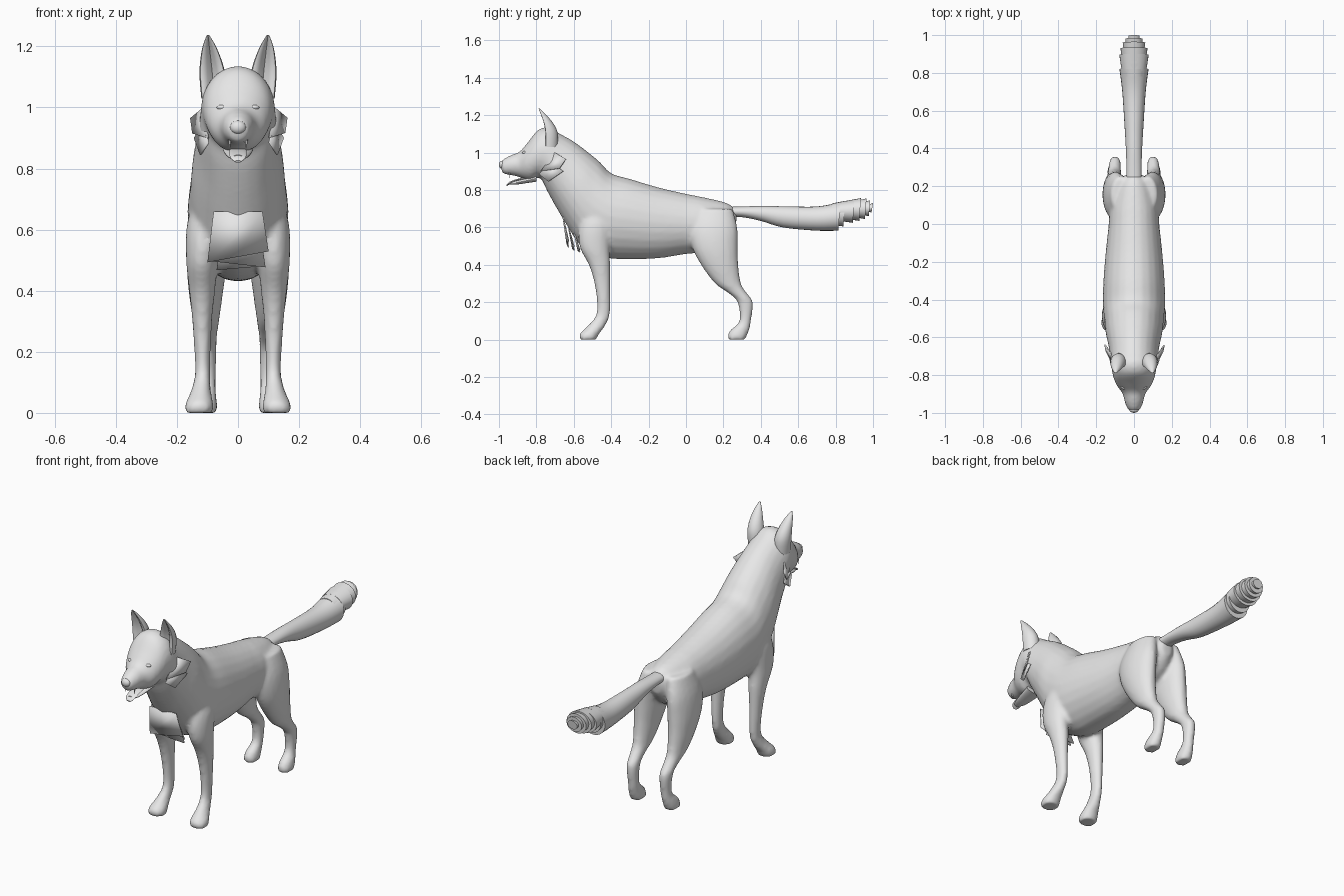
import bpy, bmesh, math
from mathutils import Vector

if "Cube" in bpy.data.objects:
    bpy.data.objects.remove(bpy.data.objects["Cube"])

fur = bpy.data.materials.new("grey_fur")
fur.diffuse_color = (0.8, 0.8, 0.8, 1)
fur.use_nodes = True
fur.node_tree.nodes["Principled BSDF"].inputs["Base Color"].default_value = fur.diffuse_color


def spline(rows, steps):
    """Catmull-Rom interpolation through rows of numbers."""
    out = []
    for i in range(len(rows) - 1):
        a, b, c, d = (rows[max(0, min(len(rows) - 1, i + k))] for k in (-1, 0, 1, 2))
        for s in range(steps):
            t = s / steps
            out.append([0.5 * (2 * q + (r - p) * t + (2 * p - 5 * q + 4 * r - w) * t * t
                        + (3 * q - p - 3 * r + w) * t ** 3) for p, q, r, w in zip(a, b, c, d)])
    return out + [list(rows[-1])]


def skin(bm, rings):
    """Join rings of points into a closed tube."""
    loops = [[bm.verts.new(p) for p in ring] for ring in rings]
    n = len(loops[0])
    faces = [bm.faces.new((a[i], a[(i + 1) % n], b[(i + 1) % n], b[i]))
             for a, b in zip(loops, loops[1:]) for i in range(n)]
    faces += [bm.faces.new(loops[0]), bm.faces.new(loops[-1][::-1])]
    bmesh.ops.recalc_face_normals(bm, faces=faces)


def ring(centre, u, v, n=24):
    return [centre + u * math.cos(2 * math.pi * i / n) + v * math.sin(2 * math.pi * i / n)
            for i in range(n)]


def spine_tube(bm, rows, steps=4):
    """Rows: top y, top z, bottom y, bottom z, half width."""
    rings = []
    for ty, tz, by, bz, w in spline(rows, steps):
        top, low = Vector((0, ty, tz)), Vector((0, by, bz))
        rings.append(ring((top + low) / 2, Vector((w, 0, 0)), (top - low) / 2))
    skin(bm, rings)


def limb(bm, rows, side):
    """Rows: z, front y, back y, inner x, outer x."""
    rings = []
    for z, f, b, i, o in spline(rows, 4):
        rings.append(ring(Vector((side * (i + o) / 2, (f + b) / 2, max(z, 0))),
                          Vector(((o - i) / 2, 0, 0)), Vector((0, (b - f) / 2, 0)), 20))
    skin(bm, rings)


def finish(name, bm, angle=40):
    mesh = bpy.data.meshes.new(name)
    bm.to_mesh(mesh)
    bm.free()
    mesh.materials.append(fur)
    ob = bpy.data.objects.new(name, mesh)
    bpy.context.collection.objects.link(ob)
    bpy.ops.object.select_all(action='DESELECT')
    bpy.context.view_layer.objects.active = ob
    ob.select_set(True)
    bpy.ops.object.shade_smooth_by_angle(angle=math.radians(angle))
    return ob


def plate(name, points, thick=0.006):
    """Thin tuft of fur from a flat outline."""
    bm = bmesh.new()
    bm.faces.new([bm.verts.new(p) for p in points])
    ob = finish(name, bm, 20)
    ob.modifiers.new("thickness", 'SOLIDIFY').thickness = thick
    return ob


def ball(name, centre, size):
    bm = bmesh.new()
    bmesh.ops.create_uvsphere(bm, u_segments=16, v_segments=10, radius=1)
    for v in bm.verts:
        v.co = Vector([c + s * q for c, s, q in zip(centre, size, v.co)])
    return finish(name, bm, 180)


# Torso, neck and head
bm = bmesh.new()
spine_tube(bm, [
    (.275, .69, .265, .60, .03), (.22, .73, .20, .52, .085), (.10, .76, .08, .47, .125),
    (0, .78, -.02, .455, .135), (-.15, .815, -.15, .435, .15), (-.30, .86, -.30, .43, .162),
    (-.40, .89, -.44, .44, .165), (-.46, .95, -.56, .50, .157), (-.52, 1.0, -.63, .60, .15),
    (-.60, 1.06, -.69, .70, .135), (-.68, 1.105, -.74, .79, .126),
    (-.73, 1.135, -.78, .865, .12), (-.79, 1.122, -.83, .85, .11),
    (-.85, 1.05, -.865, .858, .09), (-.89, 1.005, -.90, .872, .062),
    (-.94, .985, -.94, .88, .05), (-.98, .962, -.972, .885, .036), (-.995, .94, -.985, .90, .02)])

# Legs blended into the torso
for side in (-1, 1):
    limb(bm, [
        (.74, -.52, -.36, .04, .13), (.62, -.57, -.39, .05, .167), (.50, -.57, -.408, .065, .17),
        (.40, -.52, -.405, .075, .16), (.30, -.49, -.405, .085, .15),
        (.18, -.475, -.405, .09, .142), (.12, -.487, -.41, .09, .142),
        (.07, -.53, -.435, .088, .155), (.03, -.57, -.465, .08, .173),
        (0, -.568, -.48, .08, .176)], side)
    limb(bm, [
        (.70, .06, .25, .02, .12), (.60, .02, .275, .03, .155), (.50, .03, .277, .035, .167),
        (.40, .08, .28, .048, .162), (.30, .155, .295, .062, .147), (.25, .225, .325, .068, .138),
        (.20, .275, .358, .07, .132), (.10, .285, .348, .073, .127),
        (.05, .235, .338, .07, .137), (.02, .222, .325, .067, .142),
        (0, .226, .317, .067, .142)], side)
body = finish("body", bm, 180)
remesh = body.modifiers.new("blend", 'REMESH')
remesh.mode = 'VOXEL'
remesh.voxel_size = 0.011
remesh.use_smooth_shade = True
soft = body.modifiers.new("soften", 'SMOOTH')
soft.factor = 0.5
soft.iterations = 5

# Lower jaw and tongue
bm = bmesh.new()
spine_tube(bm, [(-.80, .88, -.80, .845, .05), (-.86, .862, -.86, .836, .042),
                (-.91, .85, -.91, .829, .032), (-.945, .845, -.942, .829, .016)], 3)
finish("lower_jaw", bm)
bm = bmesh.new()
spine_tube(bm, [(-.83, .872, -.83, .862, .025), (-.90, .86, -.90, .85, .028),
                (-.945, .842, -.942, .832, .026), (-.96, .826, -.957, .82, .012)], 3)
finish("tongue", bm)

# Nose
ball("nose", (0, -.982, .935), (.026, .018, .022))

# Ears, with a hollow front
for side, label in ((-1, "right"), (1, "left")):
    bm = bmesh.new()
    rings = []
    for z, x, rx, y, ry in spline([(1.03, .078, .042, -.735, .05), (1.10, .083, .043, -.735, .05),
                                   (1.15, .088, .036, -.745, .04), (1.20, .094, .022, -.767, .022),
                                   (1.237, .098, .004, -.788, .004)], 3):
        loop = ring(Vector((side * x, y, z)), Vector((rx, 0, 0)), Vector((0, ry, 0)), 16)
        for p in loop:
            across = 1 - min(1, abs(p.x - side * x) / rx)
            if p.y < y:
                p.y += ry * 1.3 * across
        rings.append(loop)
    skin(bm, rings)
    finish(label + "_ear", bm, 50)

    # Eye, fang and cheek tufts
    ball(label + "_eye", (side * .052, -.862, 1.0), (.018, .014, .009))
    bm = bmesh.new()
    skin(bm, [ring(Vector((side * .027, -.945, z)), Vector((r, 0, 0)), Vector((0, r, 0)), 6)
              for z, r in ((.90, .006), (.865, .001))])
    finish(label + "_fang", bm)
    for k, pts in enumerate((
            ((.10, -.775, .90), (.115, -.70, 1.0), (.157, -.64, .965), (.15, -.675, .915)),
            ((.10, -.785, .885), (.115, -.72, .95), (.145, -.655, .90), (.125, -.735, .845)))):
        plate(f"{label}_cheek_tuft_{k + 1}", [(side * x, y, z) for x, y, z in pts])

# Layered chest tufts
for k, (y, top, low, w, tilt) in enumerate(((-.625, .66, .512, .10, .018),
                                            (-.595, .60, .488, .09, -.010),
                                            (-.565, .57, .475, .07, .006))):
    plate(f"chest_tuft_{k + 1}", [(-w * .8, y - .03, top), (w * .8, y - .03, top),
                                  (w, y, low + tilt), (0, y - .008, low), (-w, y, low - tilt)])

# Tail: smooth base, then overlapping tip layers
bm = bmesh.new()
spine_tube(bm, [(.22, .71, .22, .655, .04), (.30, .712, .30, .655, .04), (.40, .715, .40, .635, .043),
                (.52, .713, .52, .60, .05), (.70, .712, .70, .583, .062),
                (.825, .735, .815, .583, .077)], 4)
finish("tail", bm)
for k, (a, b, top, low, w) in enumerate(((.78, .85, .742, .605, .070), (.82, .90, .75, .625, .078),
                                         (.86, .935, .757, .635, .072), (.90, .965, .755, .645, .060),
                                         (.93, .985, .745, .66, .046), (.95, 1.0, .73, .68, .030))):
    bm = bmesh.new()
    spine_tube(bm, [(a, top - .014, a, low + .01, w * .85), (b, top, b - .008, low, w)], 2)
    finish(f"tail_layer_{k + 1}", bm)
